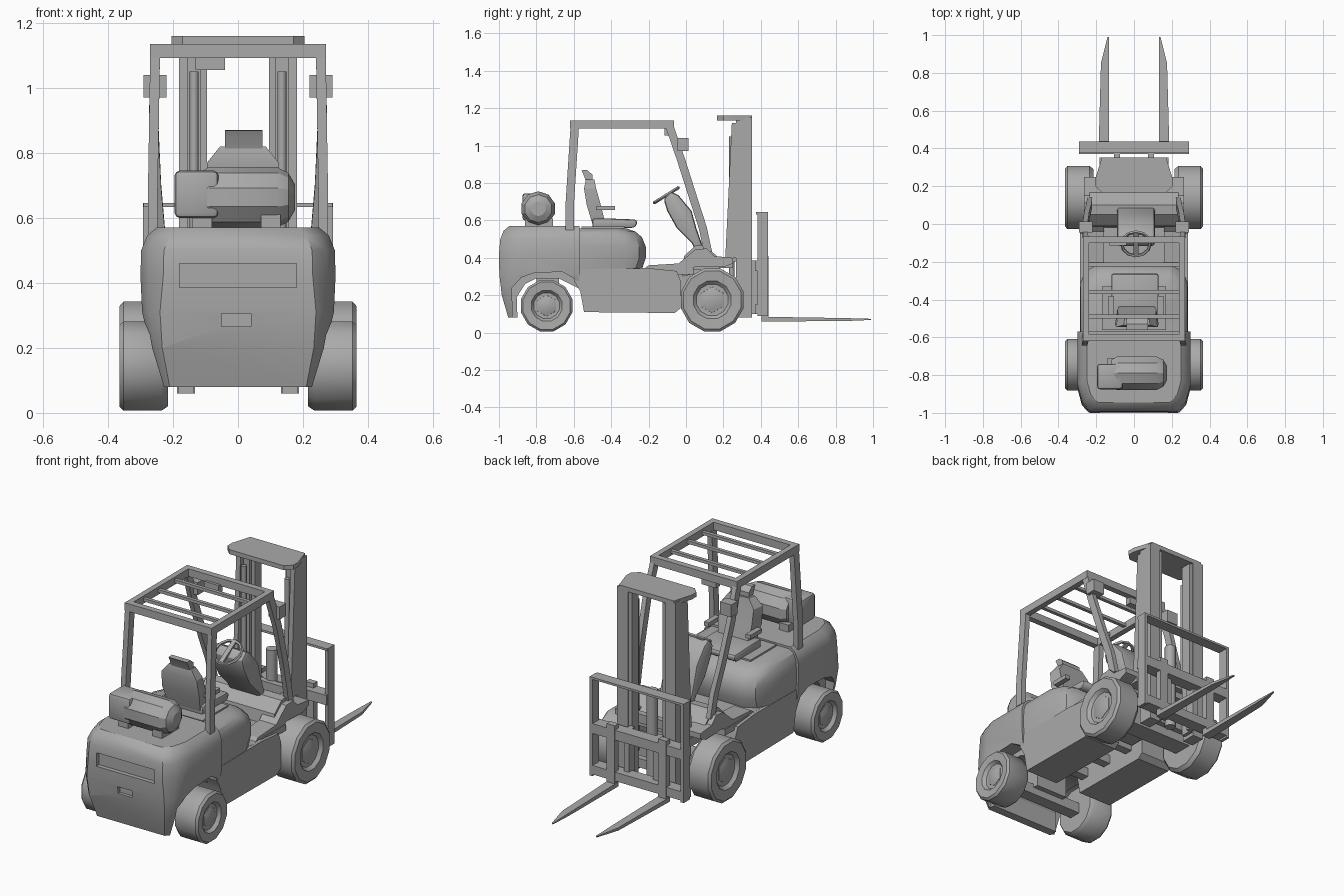
import bpy, bmesh, math
from mathutils import Vector

if "Cube" in bpy.data.objects:
    bpy.data.objects.remove(bpy.data.objects["Cube"])

grey = bpy.data.materials.new("plain grey")
grey.diffuse_color = (0.4, 0.4, 0.4, 1)
grey.use_nodes = True
grey.node_tree.nodes["Principled BSDF"].inputs["Base Color"].default_value = grey.diffuse_color


def finish(name, bm, bevel=0.0, angle=30):
    bmesh.ops.recalc_face_normals(bm, faces=bm.faces)
    me = bpy.data.meshes.new(name)
    bm.to_mesh(me)
    bm.free()
    me.materials.append(grey)
    ob = bpy.data.objects.new(name, me)
    bpy.context.collection.objects.link(ob)
    bpy.ops.object.select_all(action='DESELECT')
    bpy.context.view_layer.objects.active = ob
    ob.select_set(True)
    if bevel:
        m = ob.modifiers.new("bevel", 'BEVEL')
        m.width, m.segments, m.limit_method = bevel, 2, 'ANGLE'
        m.angle_limit = math.radians(40)
        bpy.ops.object.modifier_apply(modifier=m.name)
    bpy.ops.object.shade_smooth_by_angle(angle=math.radians(angle))
    return ob


def loft(name, rings, **kw):
    """Skin closed rings of equal length and cap both ends."""
    bm = bmesh.new()
    rows = [[bm.verts.new(p) for p in r] for r in rings]
    n = len(rows[0])
    for a, b in zip(rows, rows[1:]):
        for i in range(n):
            bm.faces.new((a[i], a[(i + 1) % n], b[(i + 1) % n], b[i]))
    bm.faces.new(rows[0])
    bm.faces.new(rows[-1])
    return finish(name, bm, **kw)


def side(name, pts, x0, x1, **kw):
    """Side profile (y, z) extruded across x."""
    return loft(name, [[(x, y, z) for y, z in pts] for x in (x0, x1)], **kw)


def box(name, x0, x1, y0, y1, z0, z1, **kw):
    return side(name, [(y0, z0), (y1, z0), (y1, z1), (y0, z1)], x0, x1, **kw)


def plan_ring(half, z):
    """Mirrored plan outline at height z."""
    return [(x, y, z) for x, y in half] + [(-x, y, z) for x, y in half[::-1]]


def turned(name, prof, y, z, n, x_sign=1, **kw):
    """Ring profile (x, radius) around an axis along x."""
    return loft(name, [[(x * x_sign, y + r * math.cos(2 * math.pi * (i + .5) / n),
                         z + r * math.sin(2 * math.pi * (i + .5) / n)) for i in range(n)]
                       for x, r in prof], **kw)


def post(name, x, y, z0, z1, r):
    """Upright round rod."""
    return loft(name, [[(x + r * math.cos(math.pi * i / 4), y + r * math.sin(math.pi * i / 4), z)
                        for i in range(8)] for z in (z0, z1)], angle=50)


def bar(name, path, w, d):
    """Rectangular bar following points; w across x, d in the side plane."""
    rings = []
    for i, p in enumerate(path):
        t = Vector(path[min(i + 1, len(path) - 1)]) - Vector(path[max(i - 1, 0)])
        nrm = Vector((0, -t.z, t.y)).normalized() * d / 2
        p, u = Vector(p), Vector((w / 2, 0, 0))
        rings.append([p - u - nrm, p + u - nrm, p + u + nrm, p - u + nrm])
    return loft(name, rings)


def cut(ob, cutter):
    bpy.ops.object.select_all(action='DESELECT')
    bpy.context.view_layer.objects.active = ob
    ob.select_set(True)
    m = ob.modifiers.new("cut", 'BOOLEAN')
    m.operation, m.object = 'DIFFERENCE', cutter
    bpy.ops.object.modifier_apply(modifier=m.name)
    bpy.data.objects.remove(cutter)
    bpy.ops.object.shade_smooth_by_angle(angle=math.radians(30))


# Counterweight: rounded plan, tapered at the bottom, with wheel arches
rings = []
for z, w, yr, c in [(.08, .235, -.95, .025), (.2, .268, -.985, .035), (.31, .295, -.998, .055),
                    (.42, .30, -1.0, .07), (.5, .298, -.993, .07), (.545, .28, -.975, .07),
                    (.57, .25, -.945, .06)]:
    rings.append(plan_ring([(w, -.57), (w, yr + c * 2), (w - c * .35, yr + c * .7), (w - c, yr)], z))
weight = loft("counterweight", rings)
cut(weight, side("axle_cutter", [(-.895, -.1), (-.905, .19), (-.86, .26), (-.8, .29), (-.68, .29),
                                 (-.6, .25), (-.5, .2), (-.5, -.1)], -.5, .5))
for s in (-1, 1):
    cut(weight, side("arch_cutter", [(-.925, -.1), (-.93, .24), (-.88, .295), (-.81, .32),
                                     (-.66, .325), (-.6, .29), (-.5, .2), (-.5, -.1)], s * .215, s * .5))
cut(weight, box("slot_cutter", -.18, .18, -1.1, -.975, .385, .46))
cut(weight, box("tow_cutter", -.05, .04, -1.1, -.975, .265, .305))

# Engine hood with rounded front corners, above a tunnel between the sills
rings = []
for z, w, yf in [(.29, .282, -.25), (.34, .285, -.235), (.4, .287, -.215), (.46, .287, -.215),
                 (.51, .282, -.235), (.54, .268, -.27), (.558, .24, -.32)]:
    rings.append(plan_ring([(w, -.6), (w, yf - .1), (w - .03, yf - .035), (w - .09, yf)], z))
loft("engine_hood", rings)
box("hood_cover", -.17, .17, -.56, -.33, .55, .567)
box("floor", -.27, .27, -.3, .04, .31, .345)
for i, y in enumerate((-.5, -.32, -.14)):
    box(f"chassis_crossmember_{i}", -.1, .1, y - .025, y + .025, .18, .23)
box("gearbox", -.07, .07, -.1, .1, .2, .31)
box("rear_axle", -.25, .25, -.78, -.71, .11, .17)
box("axle_mount", -.1, .1, -.8, -.68, .15, .3)
box("front_axle", -.24, .24, .09, .2, .12, .23)

for s, tag in ((-1, "left"), (1, "right")):
    # Side sill and front fender
    side("side_sill_" + tag, [(-.6, .34), (-.6, .28), (-.565, .22), (-.545, .11), (-.06, .105),
                              (-.03, .13), (-.03, .28), (-.05, .33), (-.2, .345)],
         s * .08, s * .287)
    side("fender_" + tag, [(-.24, .33), (-.06, .31), (-.01, .33), (.06, .355), (.2, .35), (.25, .37),
                           (.25, .4), (.15, .41), (.11, .45), (.05, .445), (-.04, .37), (-.2, .36)],
         s * .16, s * .265)

    # Wheels with a sunken hub
    for nm, y, r in (("rear", -.745, .139), ("front", .14, .17)):
        x0, x1, rr = .215, .364, r * 1.02
        turned(f"{nm}_wheel_{tag}", [(x0, rr * .9), (x0 + .02, rr), (x1 - .012, rr), (x1, rr * .92),
                                     (x1 - .004, rr * .6), (x1 - .022, rr * .5)],
               y, r + .005, 12, s, angle=35)
        turned(f"{nm}_hub_{tag}", [(x1 - .05, rr * .45), (x1 - .02, rr * .4), (x1 - .01, rr * .22)],
               y, r + .005, 6, s)

    # Overhead guard pillars and roof rails
    bar("rear_pillar_" + tag, [(s * .262, -.622, .55), (s * .262, -.622, .68), (s * .255, -.595, 1.1)],
        .03, .045)
    bar("front_pillar_" + tag, [(s * .255, -.09, 1.11), (s * .26, -.025, .92), (s * .25, .045, .7),
                                (s * .238, .09, .56), (s * .235, .118, .43)], .027, .043)
    box("roof_rail_" + tag, s * .238, s * .27, -.61, -.075, 1.092, 1.135)

    # Work lights
    box("work_light_" + tag, s * .22, s * .29, -.045, .013, .97, 1.04)

    # Mast channels, inner rails, lift cylinders
    box("outer_mast_" + tag, s * .115, s * .182, .268, .352, .08, 1.15)
    side("mast_flange_" + tag, [(.21, .4), (.27, .4), (.27, 1.12), (.245, 1.12), (.225, .7)],
         s * .155, s * .182)
    box("inner_mast_" + tag, s * .095, s * .115, .285, .345, .1, 1.13)
    post("lift_cylinder_" + tag, s * .135, .245, .2, 1.05, .014)
    side("tilt_cylinder_" + tag, [(-.02, .3), (.24, .36), (.24, .4), (-.02, .34)], s * .1, s * .13)

    # Load backrest posts
    box("backrest_post_" + tag, s * .274, s * .292, .382, .438, .09, .645)

    # Fork with shank and tapered blade
    box("fork_shank_" + tag, s * .135, s * .185, .405, .44, .06, .41)
    loft("fork_blade_" + tag, [[(s * a, y, z0), (s * b, y, z0), (s * b, y, z1), (s * a, y, z1)]
                               for y, a, b, z0, z1 in ((.41, .133, .187, .06, .085),
                                                       (.85, .133, .175, .062, .078),
                                                       (.99, .133, .14, .068, .074))])

# Guard roof cross bars
box("roof_rear_bar", -.27, .27, -.62, -.585, 1.092, 1.135)
box("roof_front_bar", -.27, .27, -.1, -.065, 1.092, 1.135)
for i, y in enumerate((-.215, -.36, -.49)):
    box(f"roof_slat_{i}", -.25, .25, y - .01, y + .01, 1.105, 1.122)
box("roof_lamp", -.13, -.04, -.115, -.08, 1.055, 1.1)

# Mast cross members and top plate
loft("mast_top_plate", [plan_ring([(.17, .165), (.205, .2), (.205, .24), (.17, .352)], z)
                        for z in (1.135, 1.16)])
for i, z in enumerate((.13, .38)):
    box(f"mast_crossbar_{i}", -.15, .15, .25, .285, z, z + .05)
post("centre_cylinder", 0, .3, .11, .6, .03)

# Fork carriage and backrest bars
for nm, z0, z1, y0 in (("lower_carriage_bar", .1, .15, .37), ("upper_carriage_bar", .33, .385, .37),
                       ("backrest_top_bar", .633, .645, .375)):
    box(nm, -.29, .29, y0, .438, z0, z1)
for i, x in enumerate((-.09, .09)):
    box(f"carriage_upright_{i}", x - .015, x + .015, .345, .4, .1, .385)

# Gas tank lying across the counterweight, with bracket and valve guard
turned("gas_tank", [(-.12, .075), (-.09, .093), (.12, .093), (.155, .075), (.175, .04)], -.79, .663, 10)
box("tank_valve_guard", -.195, -.06, -.875, -.74, .6, .745, bevel=.015)
for i, x in enumerate((-.11, .1)):
    box(f"tank_bracket_{i}", x - .03, x + .03, -.86, -.71, .56, .61)

# Seat
side("seat_cushion", [(-.5, .56), (-.28, .56), (-.26, .58), (-.265, .605), (-.4, .61), (-.5, .61)],
     -.12, .13, bevel=.012)
loft("seat_back", [[(.015 - w, y0, z), (.015 + w, y0, z), (.015 + w * .9, y1, z), (.015 - w * .9, y1, z)]
                   for z, w, y0, y1 in ((.58, .1, -.5, -.43), (.68, .115, -.53, -.455),
                                        (.77, .11, -.545, -.48), (.82, .07, -.535, -.49))])
side("headrest", [(-.535, .81), (-.5, .81), (-.5, .845), (-.53, .87), (-.56, .868), (-.55, .85)], -.04, .075)
for i, x in enumerate((-.12, .14)):
    box(f"armrest_{i}", x - .015, x + .015, -.48, -.38, .655, .678)

# Front cowl, dashboard and steering wheel
side("front_cowl", [(-.02, .34), (.17, .33), (.2, .38), (.13, .44), (.1, .47), (.05, .465), (-.01, .41)],
     -.235, .235)
box("cowl_front_plate", -.19, .19, .15, .25, .345, .385)
side("dashboard", [(.06, .42), (.09, .46), (.055, .56), (.03, .65), (-.04, .735), (-.08, .755), (-.12, .715),
                   (-.1, .65), (-.05, .56), (.03, .48)], -.09, .11, bevel=.015)
bpy.ops.mesh.primitive_torus_add(location=(.01, -.105, .735), rotation=(math.radians(32), 0, 0),
                                 major_radius=.075, minor_radius=.009, major_segments=12, minor_segments=5)
wheel = bpy.context.object
wheel.name = "steering_wheel"
wheel.data.materials.append(grey)
bar("steering_spoke", [(.01, -.165, .70), (.01, -.045, .773)], .025, .012)
